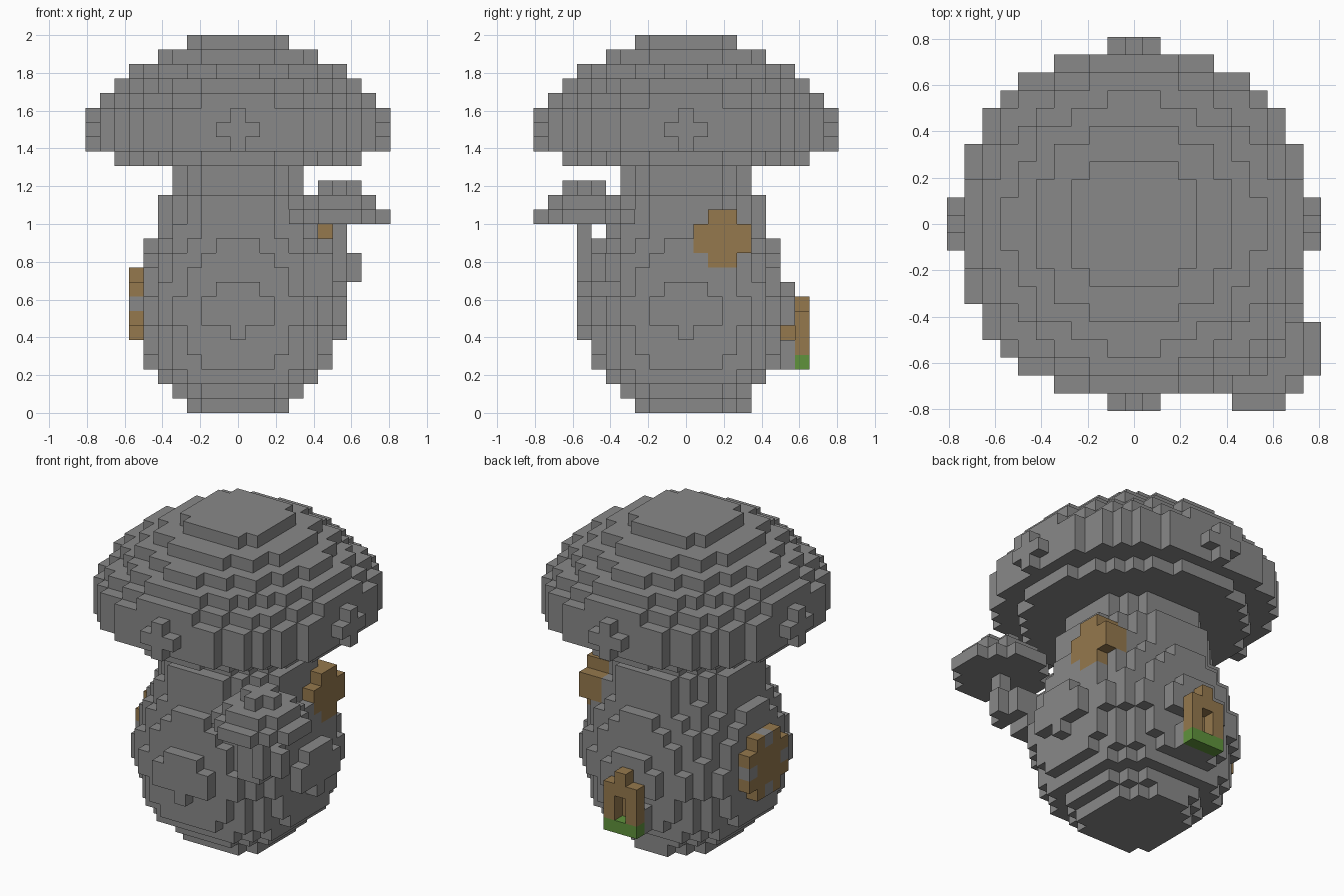
import bpy
import bmesh
from mathutils import Vector

V = 2 / 26          # edge of one cube
R = range

cube = bpy.data.objects.get("Cube")
if cube:
    bpy.data.objects.remove(cube, do_unlink=True)


def material(name, rgb):
    m = bpy.data.materials.new(name)
    m.use_nodes = True
    m.diffuse_color = (*rgb, 1)
    m.node_tree.nodes["Principled BSDF"].inputs["Base Color"].default_value = (*rgb, 1)
    return m


GREY = material("stone grey", (0.25, 0.25, 0.25))
BROWN = material("wood brown", (0.30, 0.19, 0.075))
GREEN = material("grass green", (0.115, 0.29, 0.045))


def disc(k, r2, cx=0, cy=0):
    """Round layer of cubes at height k, r2 is the squared radius."""
    n = int(r2 ** 0.5)
    return {(cx + i, cy + j, k) for i in R(-n, n + 1) for j in R(-n, n + 1)
            if i * i + j * j <= r2}


def stack(first, radii, cx=0, cy=0):
    cells = set()
    for k, r2 in enumerate(radii, first):
        cells |= disc(k, r2, cx, cy)
    return cells


def box(xs, ys, zs):
    return {(i, j, k) for i in xs for j in ys for k in zs}


parts = {}

# Round body, with a small step at the back of the foot
parts["body"] = (GREY, stack(0, [13, 24, 34, 42, 48, 49, 53, 53, 50, 45, 41,
                                 37, 32, 30, 29, 20, 20])
                 | box(R(-1, 2), [4], [0]) | box(R(-1, 2), [7], [3, 4]))

# Large domed cap
parts["cap"] = (GREY, stack(17, [70, 100, 102, 100, 88, 69, 51, 33, 15]))

# Small side mushroom: cap and bent stem
parts["side_cap"] = (GREY, stack(13, [10, 5, 1], 7, -7))
parts["side_stem"] = (GREY, box([7], [-7], R(9, 13)) | disc(9, 1, 7, -6)
                      | disc(10, 1, 7, -6) | box([5, 6], [-6, -5], R(8, 11)))

# Round window on the right flank: brown frame with grey notches
ring = {c for c in box([-7], R(-2, 3), R(5, 10))
        if not (abs(c[1]) == 2 and abs(c[2] - 7) == 2)}
notches = {c for c in ring if abs(c[1]) + abs(c[2] - 7) == 2 and (c[1] == 0 or c[2] == 7)}
parts["round_window"] = (BROWN, ring - notches)
parts["window_notches"] = (GREY, notches)

# Round shutter on the left flank
parts["round_shutter"] = (BROWN, {c for c in box([5, 6], R(1, 5), R(10, 14))
                                  if not (c[1] in (1, 4) and c[2] in (10, 13))})

# Door at the back: frame with opening, and a grass step
parts["door"] = (BROWN, box([-1, 1], [8], R(4, 7)) | box([0], [8], [6, 7])
                 | box([0], [7], [4, 5]))
parts["door_step"] = (GREEN, box(R(-1, 2), [8], [3]))

# Later parts take over cubes shared with earlier ones
owner = {}
for name, (mat, cells) in parts.items():
    for c in cells:
        owner[c] = name


def build(name, mat):
    """Mesh the exposed cube sides of one part."""
    bm = bmesh.new()
    verts = {}
    for c in (c for c, who in owner.items() if who == name):
        for axis in R(3):
            for sign in (-1, 1):
                d = Vector((0, 0, 0))
                d[axis] = sign
                if tuple(int(a + b) for a, b in zip(c, d)) in owner:
                    continue
                u = Vector((0, 0, 0))
                u[(axis + 1) % 3] = 1
                w = d.cross(u)
                corners = []
                for a, b in ((1, 1), (-1, 1), (-1, -1), (1, -1)):
                    p = Vector(c) + (d + a * u + b * w) / 2 + Vector((0, 0, 0.5))
                    key = tuple(round(2 * t) for t in p)
                    if key not in verts:
                        verts[key] = bm.verts.new(p * V)
                    corners.append(verts[key])
                bm.faces.new(corners)
    mesh = bpy.data.meshes.new(name)
    bm.to_mesh(mesh)
    bm.free()
    mesh.materials.append(mat)
    obj = bpy.data.objects.new(name, mesh)
    bpy.context.collection.objects.link(obj)


for part, (mat, _) in parts.items():
    build(part, mat)
